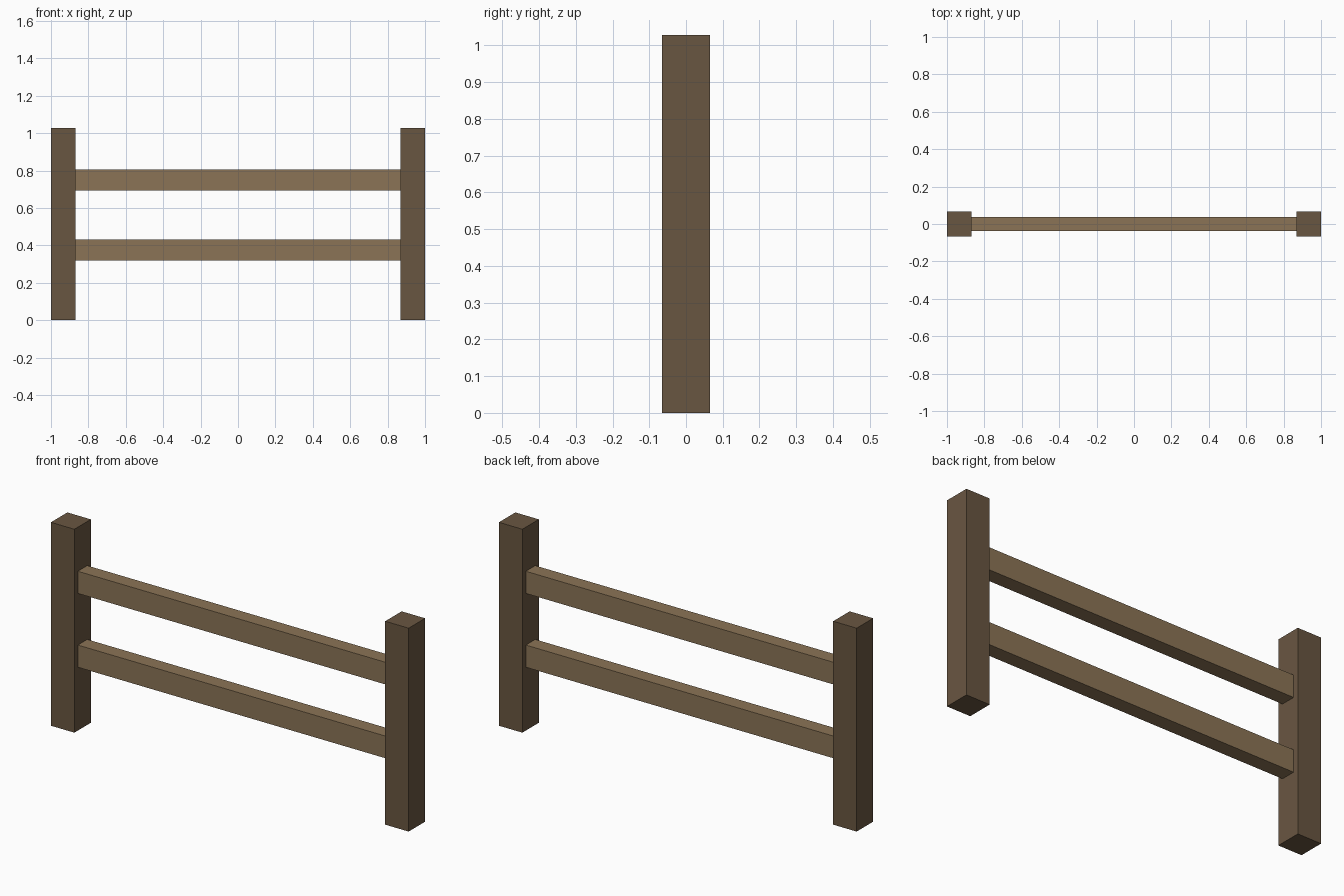
import bpy

if "Cube" in bpy.data.objects:
    bpy.data.objects.remove(bpy.data.objects["Cube"])


def material(name, color):
    m = bpy.data.materials.new(name)
    m.diffuse_color = (*color, 1.0)
    m.use_nodes = True
    m.node_tree.nodes["Principled BSDF"].inputs["Base Color"].default_value = m.diffuse_color
    return m


def box(name, center, size, mat):
    bpy.ops.mesh.primitive_cube_add(size=1, location=center)
    ob = bpy.context.object
    ob.name = name
    ob.scale = size
    bpy.ops.object.transform_apply(location=False, rotation=False, scale=True)
    ob.data.materials.append(mat)
    return ob


dark_wood = material("dark wood", (0.141, 0.093, 0.053))
light_wood = material("light wood", (0.258, 0.174, 0.093))

POST_W, POST_H = 0.131, 1.028
RAIL_T, RAIL_H = 0.075, 0.112
POST_X = 1 - POST_W / 2

# Upright posts at both ends
for side, sign in (("left", -1), ("right", 1)):
    box(f"{side}_post", (sign * POST_X, 0, POST_H / 2),
        (POST_W, POST_W, POST_H), dark_wood)

# Horizontal rails between the inner faces of the posts
for level, z in (("lower", 0.376), ("upper", 0.749)):
    box(f"{level}_rail", (0, 0, z),
        (2 - 2 * POST_W, RAIL_T, RAIL_H), light_wood)
